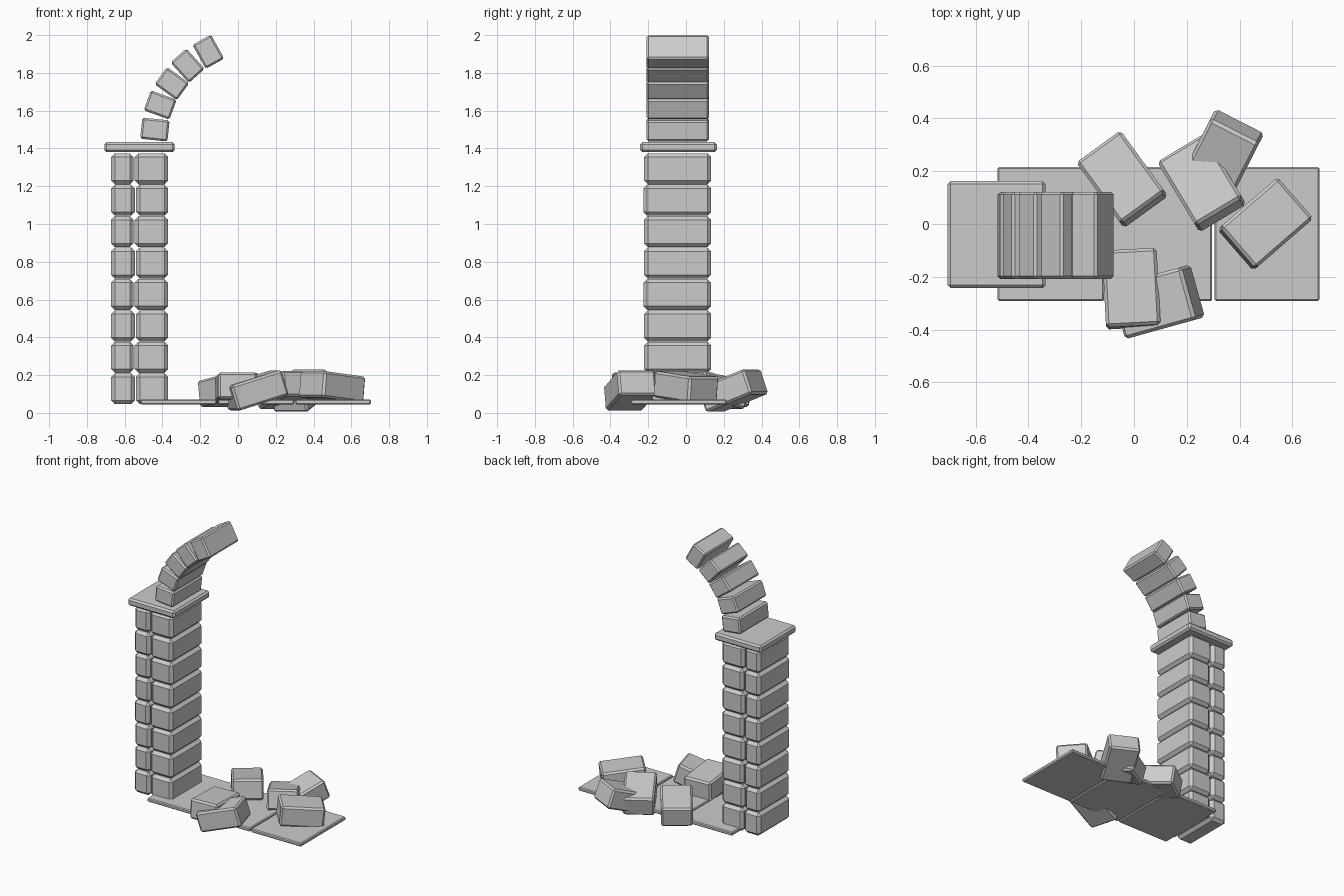
import bpy
import bmesh
from math import radians
from mathutils import Matrix

cube = bpy.data.objects.get("Cube")
if cube:
    bpy.data.objects.remove(cube, do_unlink=True)

stone = bpy.data.materials.new("pale_grey_stone")
stone.use_nodes = True
GREY = (0.6, 0.6, 0.6, 1)
stone.diffuse_color = GREY
stone.node_tree.nodes["Principled BSDF"].inputs["Base Color"].default_value = GREY


def block(name, size, center, bevel, pitch=0, yaw=0):
    """Chamfered stone; positive pitch raises its +x end."""
    bm = bmesh.new()
    bmesh.ops.create_cube(bm, size=1, matrix=Matrix.Diagonal((*size, 1)))
    mesh = bpy.data.meshes.new(name)
    bm.to_mesh(mesh)
    bm.free()
    mesh.materials.append(stone)
    obj = bpy.data.objects.new(name, mesh)
    bpy.context.collection.objects.link(obj)
    obj.location = center
    obj.rotation_euler = (0, radians(-pitch), radians(yaw))
    mod = obj.modifiers.new("chamfer", "BEVEL")
    mod.width = bevel
    mod.segments = 1
    return obj


def span(name, x, y, z, bevel):
    """Upright block given by its extents."""
    size = [b - a for a, b in (x, y, z)]
    return block(name, size, [(a + b) / 2 for a, b in (x, y, z)], bevel)


# Pillar: eight courses of a narrow and a wide stone
PITCH = 0.1663
for row in range(8):
    z = (0.046 + row * PITCH, 0.046 + (row + 1) * PITCH - 0.002)
    split = -0.543 if row % 2 == 0 else -0.55
    y = (-0.222 - 0.004 * (row % 3 == 0), 0.133)
    span(f"pillar_narrow_stone_{row + 1}", (-0.672, split - 0.003), y, z, 0.02)
    span(f"pillar_wide_stone_{row + 1}", (split + 0.003, -0.37), y, z, 0.02)

# Capital slab
span("pillar_cap", (-0.707, -0.335), (-0.243, 0.163), (1.38, 1.433), 0.012)

# Broken arch: x, z and lean of each stone
arch = [(-0.44, 1.5, -6), (-0.412, 1.63, -20), (-0.35, 1.743, -36),
        (-0.267, 1.838, -48), (-0.157, 1.912, -61)]
for i, (x, z, lean) in enumerate(arch):
    block(f"arch_stone_{i + 1}", (0.145, 0.33, 0.112), (x, -0.043, z), 0.01, pitch=lean)

# Floor slabs
for i, x in enumerate([(-0.517, -0.113), (-0.106, 0.296), (0.305, 0.703)]):
    span(f"floor_slab_{i + 1}", x, (-0.292, 0.216), (0.045, 0.071), 0.006)

# Fallen stones: centre, pitch, yaw
fallen = [((-0.045, 0.17, 0.122), 9, -54), ((0.33, 0.25, 0.118), 20, 63),
          ((0.257, 0.155, 0.122), 14, -59), ((0.498, 0.0, 0.137), 6, 221),
          ((-0.01, -0.245, 0.135), 4, 273), ((0.09, -0.295, 0.119), 17, 15.5)]
for i, (center, pitch, yaw) in enumerate(fallen):
    block(f"fallen_stone_{i + 1}", (0.292, 0.207, 0.14), center, 0.012, pitch, yaw)
